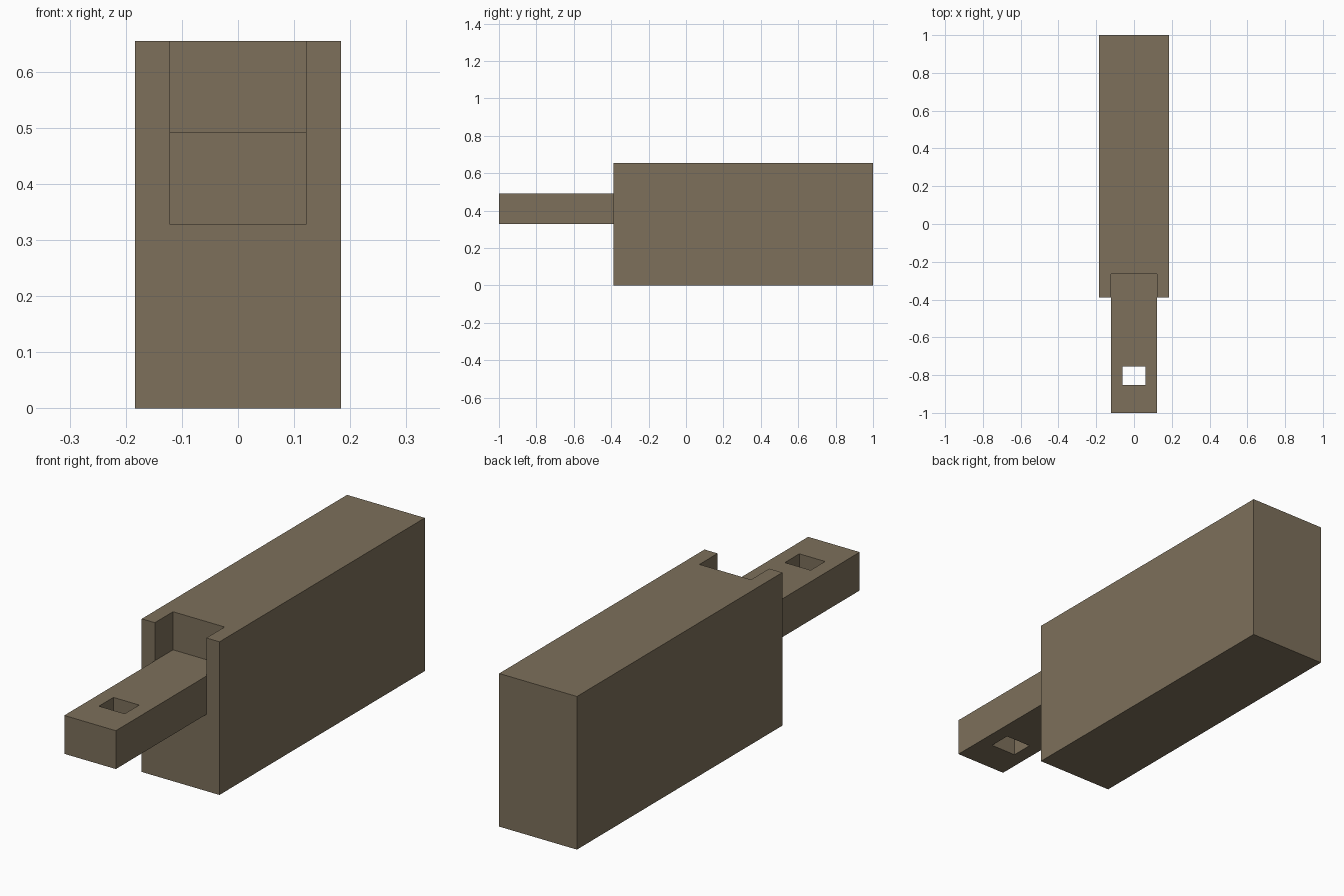
import bpy
from mathutils import Vector

if "Cube" in bpy.data.objects:
    bpy.data.objects.remove(bpy.data.objects["Cube"])

brown = bpy.data.materials.new("dull brown")
brown.diffuse_color = (0.205, 0.162, 0.104, 1)
brown.use_nodes = True
brown.node_tree.nodes["Principled BSDF"].inputs["Base Color"].default_value = brown.diffuse_color


def box(name, lo, hi):
    """Flat-faced box between two corners."""
    lo, hi = Vector(lo), Vector(hi)
    bpy.ops.mesh.primitive_cube_add(size=1, location=(lo + hi) / 2)
    ob = bpy.context.object
    ob.name = name
    ob.scale = hi - lo
    bpy.ops.object.transform_apply(location=True, rotation=False, scale=True)
    ob.data.materials.append(brown)
    return ob


def combine(target, tool, operation):
    """Apply an exact boolean and discard the tool."""
    mod = target.modifiers.new(operation.lower(), 'BOOLEAN')
    mod.operation, mod.object, mod.solver = operation, tool, 'EXACT'
    bpy.context.view_layer.objects.active = target
    bpy.ops.object.modifier_apply(modifier=mod.name)
    bpy.data.objects.remove(tool, do_unlink=True)


FRONT, SLOT_END = -0.388, -0.265   # body front face, back of slot
BAR_X, BAR_LOW, BAR_TOP = 0.122, 0.328, 0.492

# Main block with an open-topped slot at the front
body = box("body", (-0.184, FRONT, 0), (0.184, 1, 0.655))
combine(body, box("slot_cutter", (-BAR_X, -0.6, BAR_LOW), (BAR_X, SLOT_END, 0.8)), 'DIFFERENCE')

# Projecting tongue with a square hole, seated in the slot
tongue = box("tongue", (-BAR_X, -1, BAR_LOW), (BAR_X, SLOT_END, BAR_TOP))
combine(tongue, box("hole_cutter", (-0.061, -0.853, 0.2), (0.061, -0.755, 0.6)), 'DIFFERENCE')
combine(body, tongue, 'UNION')
body.name = "block_with_tongue"
